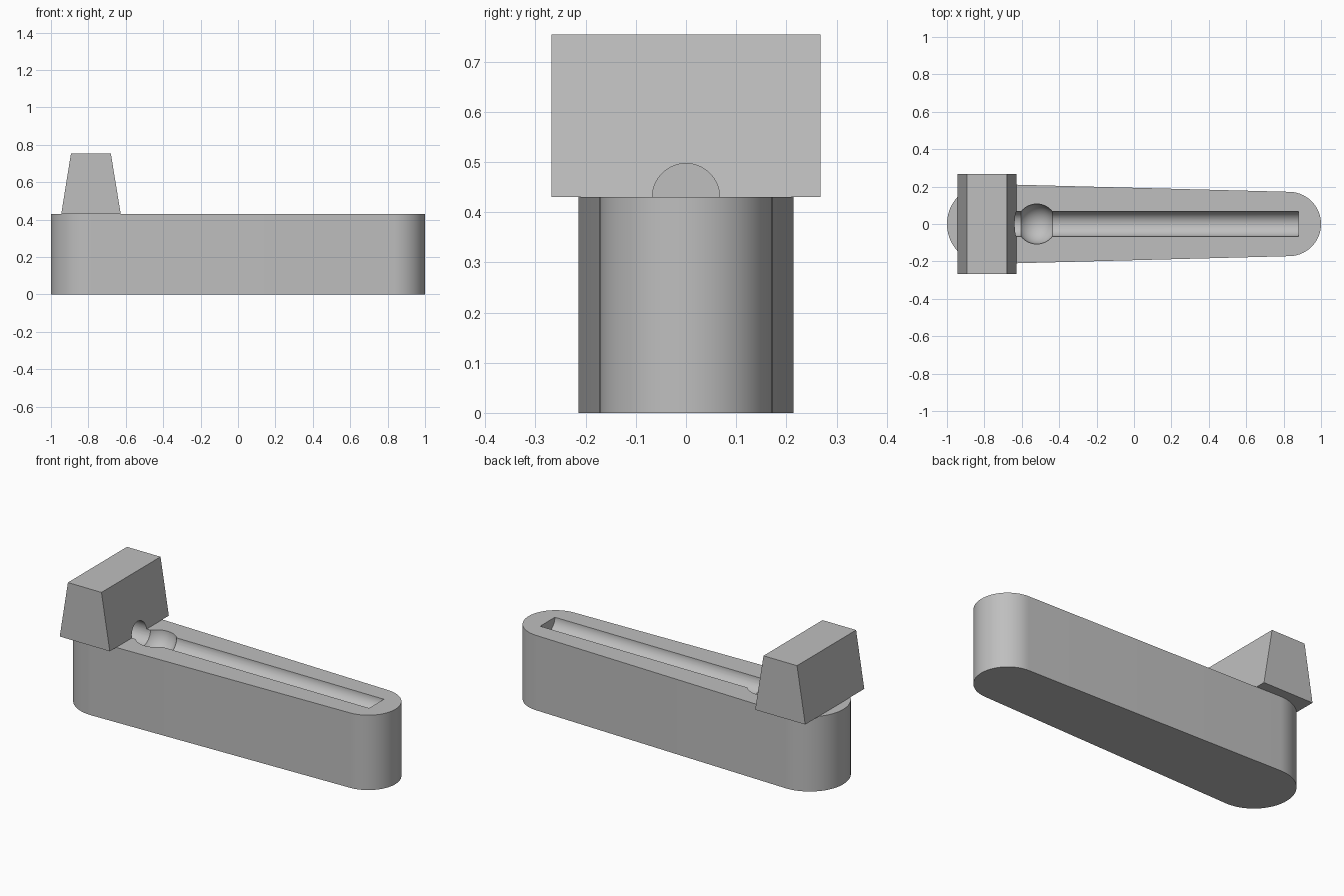
import bpy, bmesh, math
from mathutils import Matrix, Vector

cube = bpy.data.objects.get("Cube")
if cube:
    bpy.data.objects.remove(cube, do_unlink=True)

DECK = 0.43

grey = bpy.data.materials.new("plain_grey")
grey.use_nodes = True
GREY = (0.52, 0.52, 0.52, 1)
grey.diffuse_color = GREY
grey.node_tree.nodes["Principled BSDF"].inputs["Base Color"].default_value = GREY


def make(name, bm):
    bmesh.ops.recalc_face_normals(bm, faces=bm.faces)
    mesh = bpy.data.meshes.new(name)
    bm.to_mesh(mesh)
    bm.free()
    mesh.materials.append(grey)
    ob = bpy.data.objects.new(name, mesh)
    bpy.context.collection.objects.link(ob)
    return ob


def extrude(name, outline, offset):
    """Closed outline of points swept along an offset."""
    bm = bmesh.new()
    face = bm.faces.new([bm.verts.new(p) for p in outline])
    res = bmesh.ops.extrude_face_region(bm, geom=[face], use_keep_orig=True)
    moved = [g for g in res["geom"] if isinstance(g, bmesh.types.BMVert)]
    bmesh.ops.translate(bm, verts=moved, vec=Vector(offset))
    return make(name, bm)


def arc(cx, r, start, end, n=40):
    steps = [start + (end - start) * i / n for i in range(n + 1)]
    return [(cx + r * math.cos(a), r * math.sin(a), 0) for a in steps]


# Tapered body with two round ends
xl, rl, xr, rr = -0.786, 0.214, 0.828, 0.172
t = math.acos((rl - rr) / (xr - xl))
body = extrude("body", arc(xr, rr, -t, t) + arc(xl, rl, t, 2 * math.pi - t), (0, 0, DECK))

# Tapered end block
W = 0.268
block = extrude("end_block", [(-0.945, -W, DECK), (-0.627, -W, DECK),
                              (-0.68, -W, 0.754), (-0.893, -W, 0.754)], (0, 2 * W, 0))

# Long round channel cutter
x0, x1 = -0.84, 0.88
bm = bmesh.new()
bmesh.ops.create_cone(bm, cap_ends=True, segments=64, radius1=0.067, radius2=0.067, depth=x1 - x0,
                      matrix=Matrix.Translation(((x0 + x1) / 2, 0, DECK))
                      @ Matrix.Rotation(math.pi / 2, 4, "Y"))
channel = make("channel_cutter", bm)

# Ball socket cutter
bm = bmesh.new()
bmesh.ops.create_uvsphere(bm, u_segments=64, v_segments=32, radius=0.107,
                          matrix=Matrix.Translation((-0.52, 0, DECK)))
socket = make("socket_cutter", bm)


def carve(ob, cutters):
    bpy.ops.object.select_all(action="DESELECT")
    ob.select_set(True)
    bpy.context.view_layer.objects.active = ob
    for c in cutters:
        mod = ob.modifiers.new("carve", "BOOLEAN")
        mod.operation = "DIFFERENCE"
        mod.solver = "EXACT"
        mod.object = c
        bpy.ops.object.modifier_apply(modifier=mod.name)
    bpy.ops.object.shade_smooth_by_angle(angle=math.radians(30))


carve(body, [channel, socket])
carve(block, [channel])

for c in (channel, socket):
    bpy.data.objects.remove(c, do_unlink=True)
